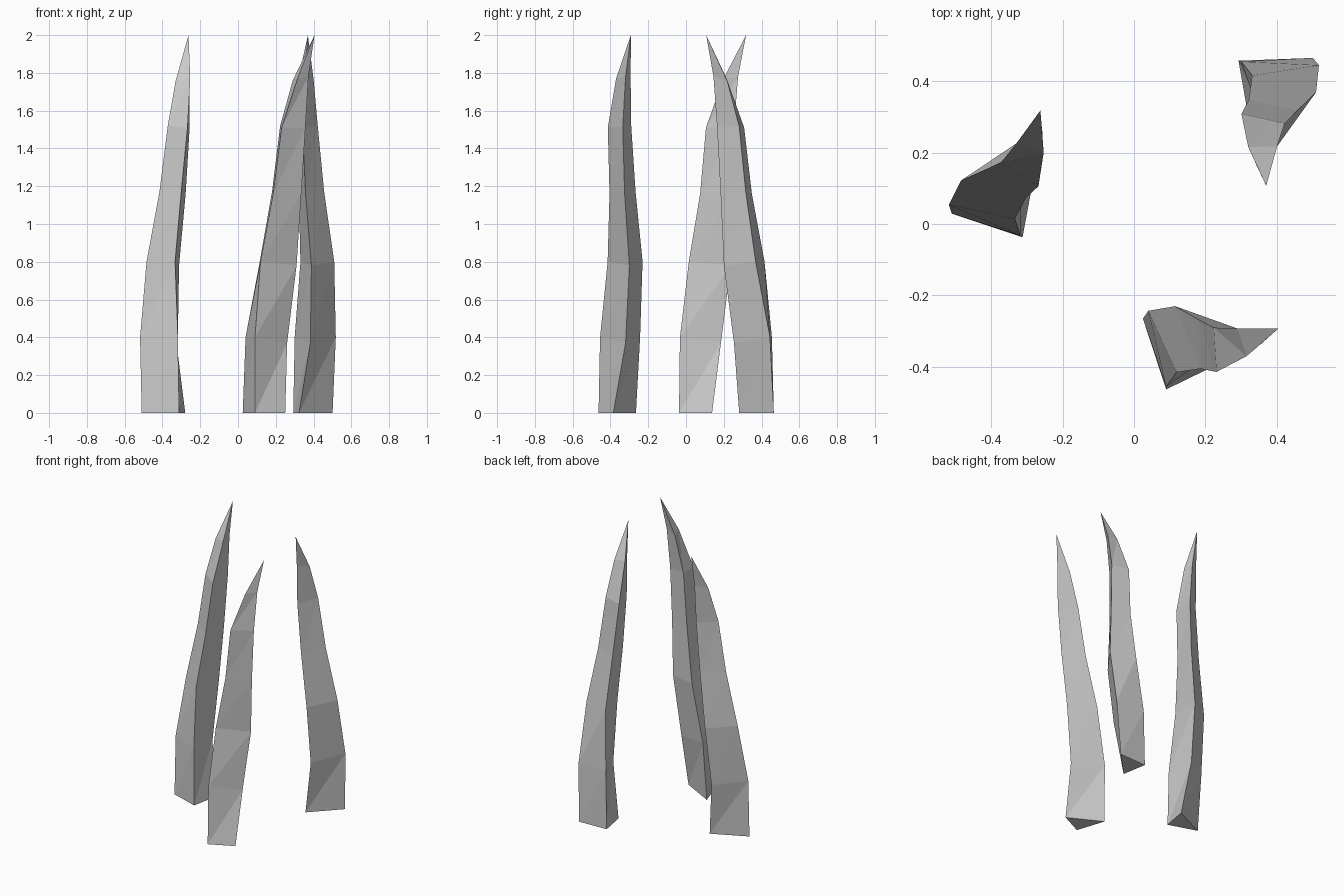
import bpy, bmesh
from math import radians
from mathutils import Matrix, Vector

if "Cube" in bpy.data.objects:
    bpy.data.objects.remove(bpy.data.objects["Cube"])

# One three-sided spike: the path of each edge, (x, y, z) from base upward
OUTER = [(.025, -.265, 0), (.04, -.243, .4), (.115, -.23, .8),
         (.18, -.267, 1.17), (.223, -.29, 1.52), (.29, -.293, 1.76)]
SIDE = [(.09, -.463, 0), (.09, -.455, .4), (.119, -.415, .8),
        (.186, -.405, 1.16), (.231, -.414, 1.51), (.315, -.37, 1.77)]
INNER = [(.25, -.385, 0), (.26, -.32, .37), (.31, -.3, .78),
         (.335, -.325, 1.16), (.357, -.335, 1.51), (.373, -.32, 1.78)]
TIP = Vector((.405, -.292, 2))


def spike(name, tip_xy, angle):
    """Build the spike, turned about its tip and moved so the tip is at tip_xy."""
    bm = bmesh.new()
    edges = [[bm.verts.new(p) for p in path] for path in (OUTER, SIDE, INNER)]
    tip = bm.verts.new(TIP)
    for k in range(3):
        a, b = edges[k], edges[(k + 1) % 3]
        for i in range(len(a) - 1):
            bm.faces.new((a[i], b[i], b[i + 1]))
            bm.faces.new((a[i], b[i + 1], a[i + 1]))
        bm.faces.new((a[-1], b[-1], tip))
    bm.faces.new([e[0] for e in reversed(edges)])
    move = (Matrix.Translation((*tip_xy, 2))
            @ Matrix.Rotation(radians(angle), 4, 'Z')
            @ Matrix.Translation(-TIP))
    bm.transform(move)
    bmesh.ops.recalc_face_normals(bm, faces=bm.faces)
    mesh = bpy.data.meshes.new(name)
    bm.to_mesh(mesh)
    bm.free()
    bpy.context.collection.objects.link(bpy.data.objects.new(name, mesh))


# The same spike in three places
spike("front_spike", (.405, -.292), 0)
spike("left_spike", (-.262, .318), 53.5)
spike("back_right_spike", (.37, .107), 254)
